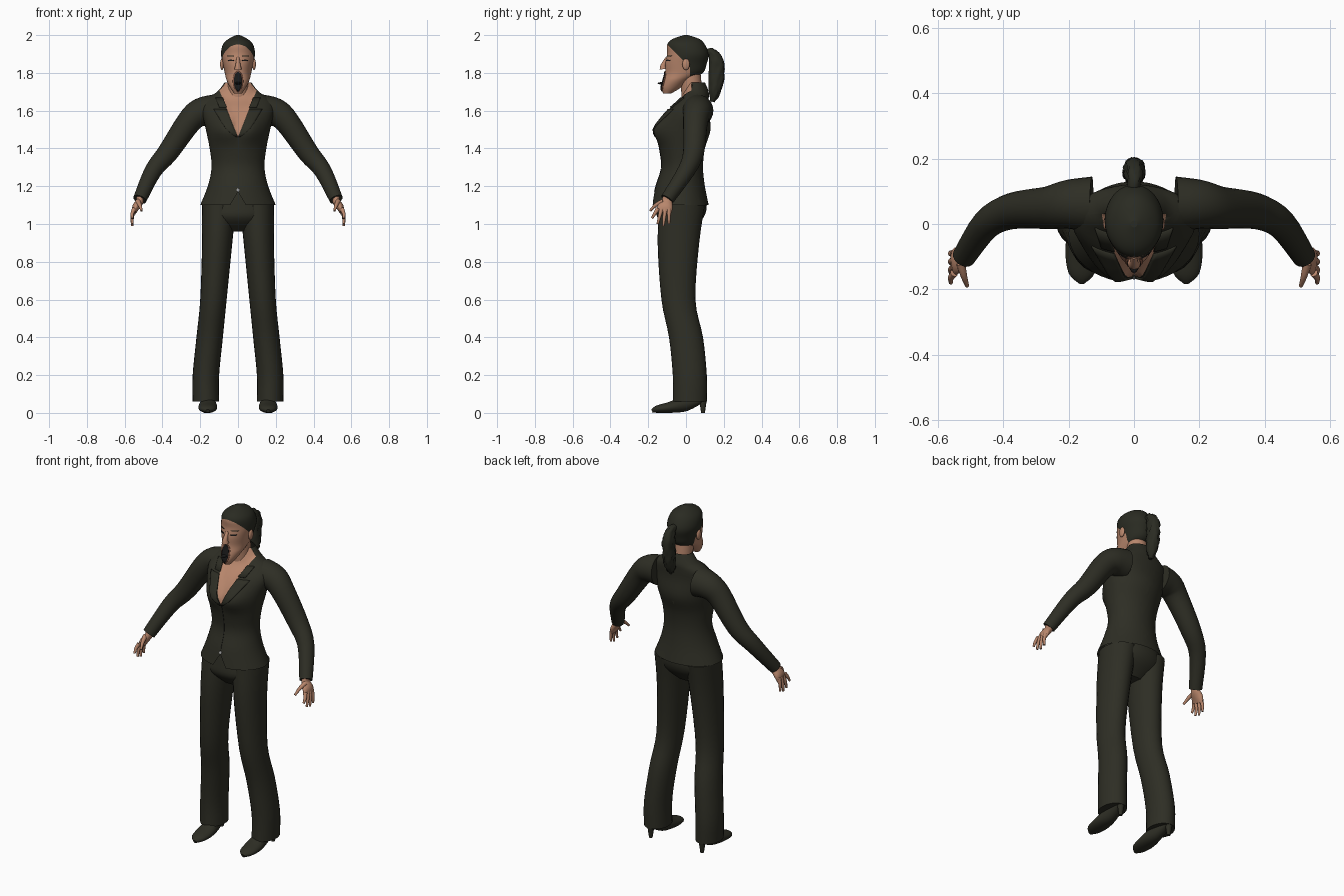
import bpy, bmesh, math, random
from mathutils import Matrix, Vector
from mathutils.bvhtree import BVHTree

random.seed(4)
if "Cube" in bpy.data.objects:
    bpy.data.objects.remove(bpy.data.objects["Cube"], do_unlink=True)

ALONG_X, ALONG_Y = Vector((1, 0, 0)), Vector((0, 1, 0))


def material(name, red, green, blue):
    mat = bpy.data.materials.new(name)
    mat.use_nodes = True
    mat.diffuse_color = (red, green, blue, 1)
    shader = next(node for node in mat.node_tree.nodes if node.type == "BSDF_PRINCIPLED")
    shader.inputs["Base Color"].default_value = (red, green, blue, 1)
    shader.inputs["Roughness"].default_value = .8
    return mat


SUIT = material("dark olive cloth", .027, .027, .018)
HAIR = material("dark hair", .023, .024, .016)
SKIN = material("warm skin", .48, .24, .15)
LIPS = material("brown lips", .25, .1, .06)
DARK = material("near black", .01, .01, .01)
METAL = material("buckle grey", .4, .4, .4)


def smooth(rows, steps):
    """Catmull-Rom interpolation of rows of numbers."""
    padded = [rows[0], *rows, rows[-1]]
    result = []
    for before, start, end, after in zip(padded, padded[1:], padded[2:], padded[3:]):
        for step in range(steps):
            t = step / steps
            row = []
            for p, q, r, s in zip(before, start, end, after):
                leave, arrive = (r - p) / 2, (s - q) / 2
                cubic = leave + arrive - 2 * (r - q)
                square = (r - q) - leave - cubic
                row.append(q + t * (leave + t * (square + t * cubic)))
            result.append(row)
    return result + [list(rows[-1])]


def loft(rings, across=None, sides=24, caps=True):
    """Skin rings (x, y, z, radius, radius): level slices, or square to the path if across is set."""
    bm = bmesh.new()
    rings = smooth(rings, 4)
    centres = [Vector(ring[:3]) for ring in rings]
    last = len(rings) - 1
    loops = []
    for i, (centre, ring) in enumerate(zip(centres, rings)):
        u, v = ALONG_X, ALONG_Y
        if across:
            tangent = centres[min(i + 1, last)] - centres[max(i - 1, 0)]
            u = tangent.cross(across).normalized()
            v = tangent.cross(u).normalized()
        angles = [math.tau * k / sides for k in range(sides)]
        loops.append([bm.verts.new(centre + u * ring[3] * math.cos(angle) + v * ring[4] * math.sin(angle))
                      for angle in angles])
    for low, high in zip(loops, loops[1:]):
        for k in range(sides):
            bm.faces.new((low[k - 1], low[k], high[k], high[k - 1]))
    if caps:
        bm.faces.new(loops[0])
        bm.faces.new(loops[-1])
    bmesh.ops.recalc_face_normals(bm, faces=bm.faces)
    bm.normal_update()
    return bm


def centred(rings, **options):
    """Loft on the middle plane from rings (y, z, radius, radius)."""
    return loft([(0, *ring) for ring in rings], **options)


def tube(points, first, final, across, sides=12):
    """Round limb whose radius tapers evenly from first to final."""
    step = (final - first) / (len(points) - 1)
    radii = [first + step * i for i in range(len(points))]
    return loft([(*point, r, r) for point, r in zip(points, radii)], across, sides)


def egg(centre, size):
    bm = bmesh.new()
    bmesh.ops.create_uvsphere(bm, u_segments=16, v_segments=10, radius=1,
                              matrix=Matrix.Translation(centre) @ Matrix.Diagonal((*size, 1)))
    return bm


def finish(bm, name, *mats, mirror=False, thick=0):
    for face in bm.faces:
        face.smooth = len(face.verts) < 10
    mesh = bpy.data.meshes.new(name)
    bm.to_mesh(mesh)
    bm.free()
    for mat in mats:
        mesh.materials.append(mat)
    part = bpy.data.objects.new(name, mesh)
    bpy.context.collection.objects.link(part)
    if mirror:
        part.modifiers.new("mirror", "MIRROR")
    if thick:
        part.modifiers.new("thickness", "SOLIDIFY").thickness = thick


def cut(bm, point, normal):
    bmesh.ops.bisect_plane(bm, geom=bm.verts[:] + bm.edges[:] + bm.faces[:],
                           plane_co=point, plane_no=normal)


def plate(name, surface, rows, mat, lift, mirror):
    """Thin plate of rows (z, x start, x end) laid on the front of a surface."""
    bm = bmesh.new()
    columns = 6
    grid = []
    for z, start, end in smooth(rows, 2):
        line = []
        for k in range(columns + 1):
            x = start + (end - start) * k / columns
            hit = surface.ray_cast(Vector((x, -1, z)), ALONG_Y)[0]
            line.append(bm.verts.new((x, hit.y - lift, z)))
        grid.append(line)
    for low, high in zip(grid, grid[1:]):
        for k in range(columns):
            bm.faces.new((low[k], low[k + 1], high[k + 1], high[k]))
    finish(bm, name, mat, mirror=mirror, thick=lift)


def oval(name, surface, x, z, width, height, mat, lift=.003):
    """Oval plate, mirrored when it lies off the middle."""
    rows = []
    for k in range(-4, 5):
        half = width * math.sqrt(1 - (k / 4.1) ** 2)
        rows.append((z + height * k / 4, x - half, x + half))
    plate(name, surface, rows, mat, lift, mirror=x > 0)


# Jacket body with the bust, an open neckline and a cutaway hem
bm = centred([(-.03, 1.1, .2, .15), (-.03, 1.2, .16, .13), (-.02, 1.3, .14, .11), (-.02, 1.4, .15, .12),
              (-.01, 1.5, .17, .14), (.01, 1.6, .19, .11), (.04, 1.66, .17, .08), (.05, 1.7, .11, .07),
              (.05, 1.75, .07, .05)], sides=48, caps=False)
for vert in bm.verts:
    if vert.co.y < 0:
        sideways, upward = abs(vert.co.x) - .07, vert.co.z - 1.5
        vert.co.y -= .03 * math.exp(-(sideways ** 2 + upward ** 2) / .004)
jacket = BVHTree.FromBMesh(bm)
neck_tip, hem_tip = 1.46, 1.17
for side in (-1, 1):
    cut(bm, (0, 0, neck_tip), (side, 0, -.4))
    cut(bm, (0, 0, hem_tip), (side, 0, .6))
cut(bm, (0, .03, 0), ALONG_Y)
hem = []
for face in bm.faces:
    middle = face.calc_center_median()
    face.material_index = int(middle.y < .03 and abs(middle.x) < (middle.z - neck_tip) * .4)
    if middle.y < 0 and abs(middle.x) < (hem_tip - middle.z) * .6:
        hem.append(face)
for vert in bm.verts:
    if all(face.material_index for face in vert.link_faces):
        vert.co.y += .008
bmesh.ops.delete(bm, geom=hem, context="FACES")
finish(bm, "jacket_body", SUIT, SKIN)
plate("lapel", jacket, [(1.46, 0, .01), (1.5, .02, .06), (1.56, .04, .1), (1.61, .06, .13)], SUIT, .007, True)
plate("front_collar", jacket, [(1.62, .06, .1), (1.67, .08, .12)], SUIT, .007, True)
oval("jacket_seam", jacket, 0, 1.32, .001, .14, DARK, .002)
oval("belt_buckle", jacket, 0, 1.18, .008, .008, METAL)

# Sleeves
finish(tube([(.13, .06, 1.6), (.2, .06, 1.59), (.26, .05, 1.54), (.37, .04, 1.38), (.45, 0, 1.28),
             (.52, -.1, 1.13)], .085, .036, ALONG_Y, sides=24), "sleeve", SUIT, mirror=True)

# Hands: palm, four fingers and a thumb
finish(loft([(.52, -.09, 1.15, .02, .03), (.52, -.1, 1.12, .02, .03), (.54, -.11, 1.09, .02, .04),
             (.55, -.12, 1.06, .01, .04)], ALONG_Y), "palm", SKIN, mirror=True)
for i, name in enumerate(("index", "middle", "ring", "little")):
    root, tip = -.15 + .02 * i, -.18 + .03 * i
    height = .99 + .01 * (i - 2) ** 2
    knuckle = ((.56, (root + tip) / 2, height / 2 + .54))
    finish(tube([(.55, root, 1.08), knuckle, (.56, tip, height)], .012, .006, ALONG_Y),
           name + "_finger", SKIN, mirror=True)
finish(tube([(.53, -.12, 1.12), (.52, -.16, 1.1), (.51, -.19, 1.07)], .014, .006, ALONG_X),
       "thumb", SKIN, mirror=True)

# Trousers
finish(centred([(-.02, 1.2, .14, .11), (-.02, 1.1, .18, .13), (-.03, 1.03, .18, .12), (-.03, .96, .08, .05)]),
       "trouser_hips", SUIT)
finish(loft([(.1, -.02, 1.1, .09, .12), (.11, -.04, .9, .08, .11), (.13, -.04, .6, .07, .09),
             (.15, 0, .4, .07, .09), (.17, .02, .2, .07, .09), (.17, .02, .06, .07, .09)]),
       "trouser_leg", SUIT, mirror=True)

# Heeled shoes
bm = loft([(.17, .1, .07, .01, .02), (.16, 0, .05, .04, .04), (.16, -.08, .03, .03, .05),
           (.16, -.15, .02, .02, .04), (.16, -.18, .01, .01, .01)], ALONG_X)
for vert in bm.verts:
    vert.co.z = max(vert.co.z, 0)
finish(bm, "shoe", SUIT, mirror=True)
finish(tube([(.17, .09, .07), (.17, .09, 0)], .02, .01, ALONG_Y), "shoe_heel", SUIT, mirror=True)

# Neck, and a head whose hair is marked off by the hairline
finish(tube([(0, .03, 1.6), (0, .03, 1.7), (0, .02, 1.82)], .055, .055, ALONG_Y, sides=24), "neck", SKIN)
bm = centred([(-.1, 1.69, .02, .02), (-.08, 1.72, .04, .05), (-.05, 1.76, .06, .07), (-.01, 1.8, .07, .1),
              (0, 1.85, .08, .11), (.01, 1.9, .09, .11), (0, 1.95, .08, .1), (0, 1.98, .05, .07),
              (0, 2, .01, .01)], sides=40)
front = BVHTree.FromBMesh(bm)
hairline, nape, ear = 1.85, 1.77, .02
cut(bm, (0, 0, hairline), (0, 1, 1))
cut(bm, (0, ear, 0), ALONG_Y)
cut(bm, (0, 0, nape), (0, 0, 1))
for face in bm.faces:
    middle = face.calc_center_median()
    face.material_index = int(middle.z > nape and (middle.y + middle.z > hairline or middle.y > ear))
finish(bm, "head", SKIN, HAIR)

# Face
finish(tube([(0, -.1, 1.88), (0, -.12, 1.84), (0, -.12, 1.82)], .008, .02, ALONG_Y), "nose", SKIN)
finish(egg((.085, 0, 1.845), (.01, .02, .03)), "ear", SKIN, mirror=True)
oval("eye", front, .038, 1.866, .016, .004, DARK)
oval("eyebrow", front, .04, 1.89, .02, .003, HAIR)
oval("lips", front, 0, 1.755, .028, .055, LIPS)
oval("open_mouth", front, 0, 1.755, .022, .05, DARK, .006)
finish(egg((0, -.11, 1.745), (.018, .04, .008)), "tongue", DARK)

# Ponytail with uneven strands
bm = centred([(.1, 1.9, .02, .02), (.13, 1.91, .02, .02), (.16, 1.86, .04, .03), (.16, 1.78, .04, .03),
              (.15, 1.7, .03, .03), (.14, 1.65, .01, .01)], across=ALONG_X)
for vert in bm.verts:
    if vert.co.y > .13:
        vert.co += vert.normal * random.uniform(-.004, .006)
finish(bm, "ponytail", HAIR)
